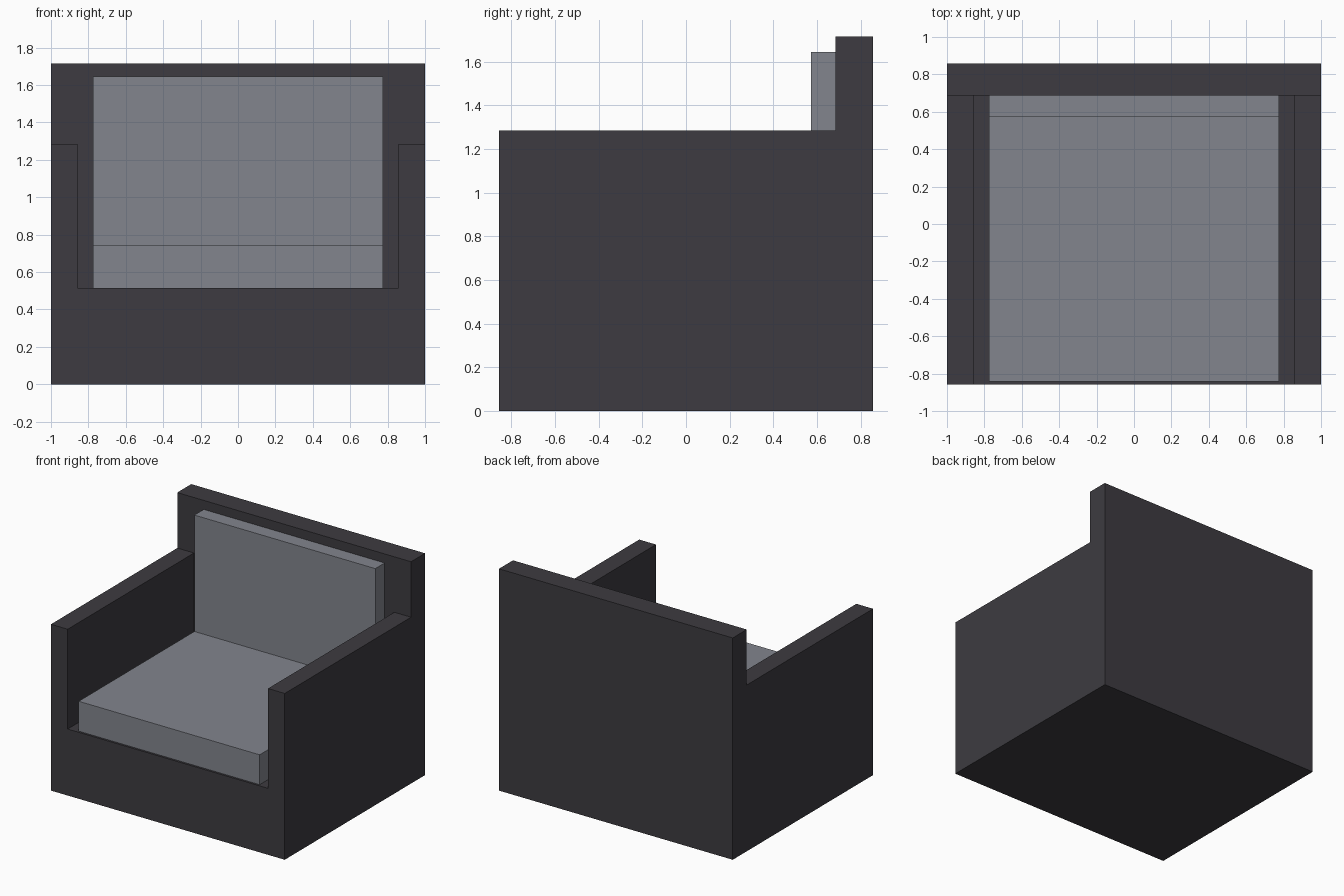
import bpy, bmesh

if "Cube" in bpy.data.objects:
    bpy.data.objects.remove(bpy.data.objects["Cube"])


def material(name, rgb):
    m = bpy.data.materials.new(name)
    m.diffuse_color = (*rgb, 1.0)
    m.use_nodes = True
    m.node_tree.nodes["Principled BSDF"].inputs["Base Color"].default_value = m.diffuse_color
    return m


CHARCOAL = material("charcoal upholstery", (0.047, 0.044, 0.052))
GREY = material("grey cushion fabric", (0.225, 0.235, 0.268))


def prism(name, profile, y0, y1, mat):
    """Extrude an x-z outline from y0 to y1."""
    bm = bmesh.new()
    face = bm.faces.new([bm.verts.new((x, y0, z)) for x, z in profile])
    ext = bmesh.ops.extrude_face_region(bm, geom=[face])
    verts = [g for g in ext["geom"] if isinstance(g, bmesh.types.BMVert)]
    bmesh.ops.translate(bm, verts=verts, vec=(0, y1 - y0, 0))
    bmesh.ops.recalc_face_normals(bm, faces=bm.faces)
    mesh = bpy.data.meshes.new(name)
    bm.to_mesh(mesh)
    bm.free()
    mesh.materials.append(mat)
    obj = bpy.data.objects.new(name, mesh)
    bpy.context.collection.objects.link(obj)
    return obj


def rect(half, z0, z1):
    return [(-half, z0), (half, z0), (half, z1), (-half, z1)]


D, BACK = 0.857, 0.686           # half depth, front of backrest
TOP, ARM, SEAT = 1.715, 1.286, 0.514
INNER = 0.857                    # inner side of the arms

# Armchair body: one block with the seat well and space above the arms cut out
body = prism("chair_body", rect(1.0, 0, TOP), -D, D, CHARCOAL)
half = [(INNER, SEAT), (INNER, ARM), (1.2, ARM), (1.2, 2.0)]
outline = half + [(-x, z) for x, z in reversed(half)]
cutter = prism("seat_space_cutter", outline, -1.2, BACK, CHARCOAL)
cutter.hide_render = True
cutter.hide_viewport = True
cut = body.modifiers.new("seat space", "BOOLEAN")
cut.operation = "DIFFERENCE"
cut.solver = "EXACT"
cut.object = cutter

# Cushions
prism("seat_cushion", rect(0.774, SEAT, 0.745), -0.841, BACK, GREY)
prism("back_cushion", rect(0.774, 0.745, 1.645), 0.572, BACK, GREY)
